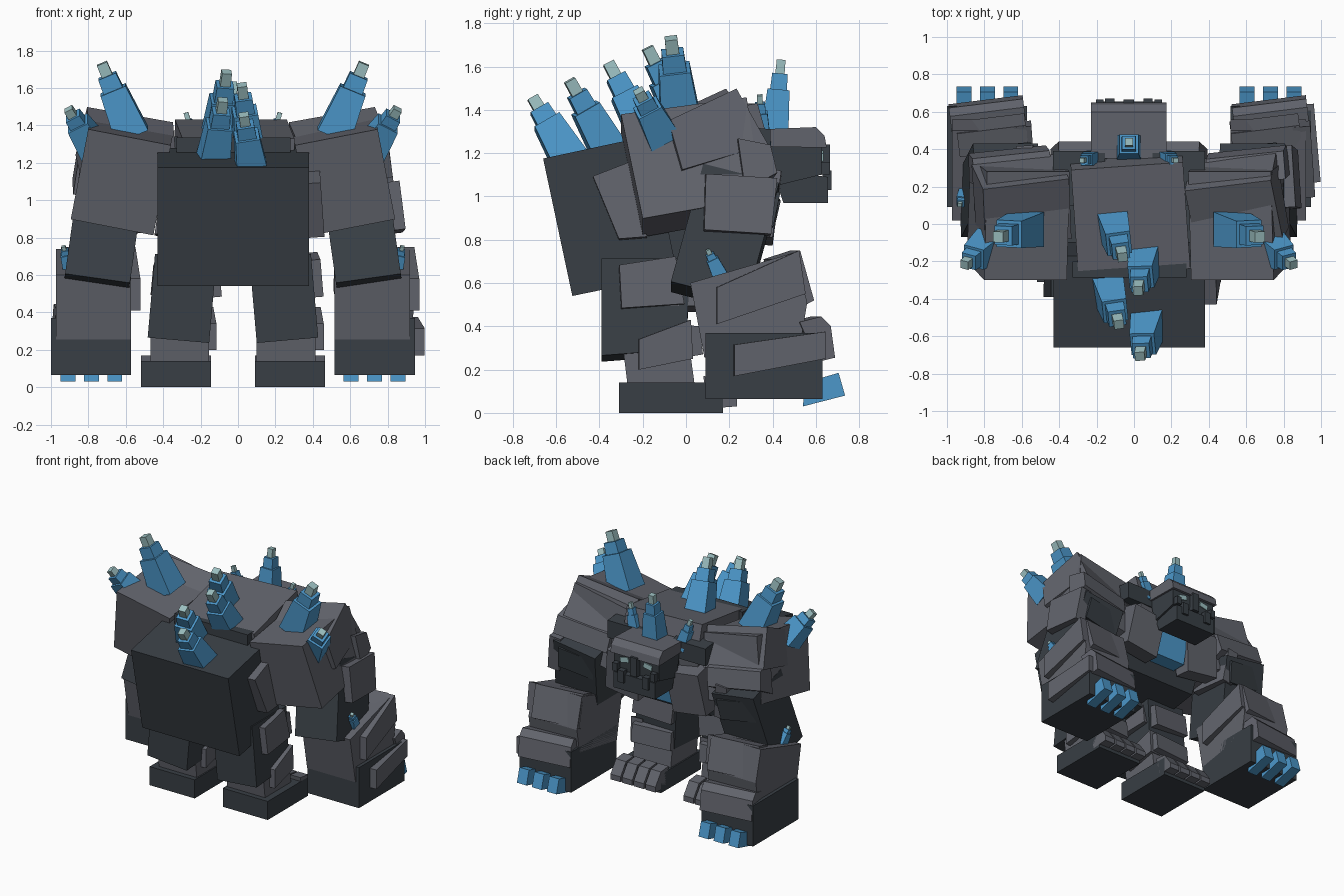
import bpy, bmesh, math
from mathutils import Vector, Matrix

if "Cube" in bpy.data.objects:
    bpy.data.objects.remove(bpy.data.objects["Cube"])

CX = -0.027  # symmetry plane of the body


def mat(name, rgb):
    m = bpy.data.materials.new(name)
    m.diffuse_color = (*rgb, 1)
    m.use_nodes = True
    m.node_tree.nodes["Principled BSDF"].inputs["Base Color"].default_value = m.diffuse_color
    return m


LIGHT = mat("light_stone", (0.121, 0.127, 0.151))
DARK = mat("dark_stone", (0.040, 0.049, 0.059))
BLUE = mat("blue_crystal", (0.072, 0.31, 0.59))
PALE = mat("pale_crystal", (0.33, 0.52, 0.53))


def finish(name, bm, material):
    bmesh.ops.recalc_face_normals(bm, faces=bm.faces)
    me = bpy.data.meshes.new(name)
    bm.to_mesh(me)
    bm.free()
    ob = bpy.data.objects.new(name, me)
    bpy.context.collection.objects.link(ob)
    me.materials.append(material)
    return ob


def prism(name, profile, x0, x1, material, roll=0, side=1, yaw=0):
    """Side profile (y, z) extruded from x0 to x1, rolled about y, yawed about z, mirrored if side is -1."""
    bm = bmesh.new()
    f = bm.faces.new([bm.verts.new((x0, y, z)) for y, z in profile])
    g = bmesh.ops.extrude_face_region(bm, geom=[f])["geom"]
    bmesh.ops.translate(bm, vec=(x1 - x0, 0, 0), verts=[v for v in g if isinstance(v, bmesh.types.BMVert)])
    ys, zs = zip(*profile)
    c = Vector(((x0 + x1) / 2, (min(ys) + max(ys)) / 2, (min(zs) + max(zs)) / 2))
    m = Matrix.Rotation(math.radians(yaw), 3, 'Z') @ Matrix.Rotation(math.radians(roll), 3, 'Y')
    bmesh.ops.rotate(bm, cent=c, matrix=m, verts=bm.verts)
    if side < 0:
        for v in bm.verts:
            v.co.x = 2 * CX - v.co.x
    return finish(name, bm, material)


def rect(y0, y1, z0, z1):
    return [(y0, z0), (y1, z0), (y1, z1), (y0, z1)]


def spike(name, base, tip, w, side=1, twist=0):
    """Stepped crystal: two blue blocks and a pale tip along one axis."""
    a, b = Vector(base), Vector(tip)
    if side < 0:
        a.x, b.x = 2 * CX - a.x, 2 * CX - b.x
    d = b - a
    q = d.normalized()
    u = Vector((math.cos(math.radians(twist)), math.sin(math.radians(twist)), 0))
    u = (u - q * u.dot(q)).normalized()
    n = q.cross(u)
    for part, s, e, k0, k1, m in (("base", -0.12, 0.58, 1.1, 0.85, BLUE),
                                  ("middle", 0.4, 0.8, 0.68, 0.6, BLUE),
                                  ("tip", 0.75, 0.99, 0.36, 0.34, PALE)):
        bm = bmesh.new()
        bmesh.ops.create_cube(bm, size=1)
        for v in bm.verts:
            t, k = (e, k1) if v.co.z > 0 else (s, k0)
            v.co = a + d * t + (u * v.co.x + n * v.co.y) * w * k
        finish(f"{name}_{part}", bm, m)


# Rear body and torso
prism("rear_body", [(-.66, 1.175), (-.525, .54), (-.04, .64), (-.17, 1.28)], -.43, .38, DARK)
prism("belly", [(-.4, .62), (.22, .72), (.3, .9), (-.3, .95)], -.36, .31, DARK)
prism("upper_torso", [(-.26, 1.33), (.31, 1.43), (.37, 1.22), (.35, .9), (-.2, .8)], -.32, .28, LIGHT, 0, 1, 4)
prism("torso_back", rect(-.285, -.2, 1.15, 1.335), -.33, .28, DARK)
prism("neck", [(.2, 1.3), (.42, 1.25), (.46, 1.05), (.3, .98)], -.19, .14, DARK)
prism("flank_plate", [(-.43, 1.09), (-.25, 1.16), (-.18, .81), (-.31, .8)], .34, .45, LIGHT, -4)
prism("chest_gem", [(.3, 1.12), (.435, 1.1), (.38, .82), (.25, .82)], -.15, .096, BLUE)
for s, n in ((1, "right"), (-1, "left")):
    prism(f"{n}_chest_plate", [(.28, 1.14), (.44, 1.1), (.40, .79), (.27, .80)], .095, .37, LIGHT, -8, s)
    prism(f"{n}_collar", [(.1, 1.34), (.39, 1.31), (.39, 1.18), (.1, 1.2)], .1, .38, DARK, 0, s)

# Head, brow, face
prism("head", [(.37, 1.27), (.63, 1.26), (.625, 1.1), (.42, 1.05)], -.215, .16, DARK)
prism("jaw", [(.4, 1.12), (.655, 1.09), (.655, .97), (.45, .97)], -.2, .145, DARK)
prism("brow", [(.35, 1.31), (.6, 1.32), (.64, 1.28), (.65, 1.225), (.36, 1.23)], -.23, .175, LIGHT)
for s, n in ((1, "right"), (-1, "left")):
    prism(f"{n}_eye", rect(.628, .636, 1.168, 1.205), .035, .105, PALE, 12, s)
    prism(f"{n}_cheek", rect(.6, .665, 1.1, 1.16), .11, .15, DARK, 0, s)
    prism(f"{n}_fang", rect(.63, .672, 1.03, 1.12), .05, .1, DARK, 0, s)
    spike(f"{n}_small_horn", (.165, .35, 1.27), (.225, .34, 1.47), .075, s)
prism("nose", rect(.6, .665, 1.1, 1.24), -.055, .001, DARK)
spike("head_horn", (CX, .41, 1.3), (CX, .44, 1.635), .12)

# Arms and legs
for s, n in ((1, "right"), (-1, "left")):
    def part(name, prof, x0, x1, m, roll=0, yaw=0):
        # yaw turns the same way on both sides
        prism(f"{n}_{name}", prof, x0, x1, m, roll, s, yaw * s)

    def plate(name, prof, face, out, roll=0, yaw=0):
        # limb plates always sit on the +x face of their limb
        x = face[1] if s > 0 else 2 * CX - face[0]
        prism(f"{n}_{name}", prof, x - .06, x + out, LIGHT, roll, 1, yaw)

    part("shoulder", [(-.3, 1.34), (-.2, .85), (.35, .95), (.28, 1.42)], .34, .79, LIGHT, -11)
    part("pauldron", [(-.11, 1.31), (.21, 1.46), (.35, 1.2), (-.05, 1.08)], .31, .78, LIGHT, -10, 7)
    part("shoulder_front_slab", [(.22, 1.24), (.37, 1.21), (.40, 1.08), (.25, 1.0)], .4, .82, LIGHT, -8, 6)
    part("elbow", [(.08, 1.13), (.43, 1.04), (.28, .49), (-.07, .58)], .49, .84, DARK, -8)
    plate("elbow_plate", [(.09, 1.1), (.42, 1.08), (.39, .82), (.08, .84)], (.49, .84), .03, -7, 4)
    part("elbow_front_slab", [(.28, 1.02), (.425, 1.0), (.39, .84), (.26, .86)], .5, .78, DARK, -8, 5)
    part("forearm", [(.02, .6), (.5, .74), (.56, .51), (.53, .33), (.085, .255)], .517, .92, LIGHT)
    plate("forearm_plate", [(.14, .58), (.52, .75), (.55, .55), (.14, .41)], (.517, .92), .035, 0, 4)
    part("forearm_front_slab", [(.38, .71), (.505, .75), (.57, .52), (.44, .45)], .52, .89, LIGHT, 0, 7)
    part("hand", rect(.09, .63, .065, .37), .517, .945, DARK)
    if s > 0:
        plate("hand_plate", [(.22, .315), (.64, .375), (.64, .25), (.22, .17)], (.517, .945), .035, 0, 5)
    part("knuckle_slab", [(.5, .42), (.6, .445), (.645, .4), (.665, .255), (.58, .235)], .53, .93, LIGHT, 0, 7)
    for i in range(3):
        x = .605 + i * .125
        part(f"finger_{i + 1}", [(.54, .03), (.735, .08), (.705, .185), (.55, .14)], x - .04, x + .04, BLUE)

    # Leg
    part("thigh", [(-.39, .25), (.0, .28), (.02, .7), (-.39, .7)], .08, .41, DARK, -5)
    plate("thigh_plate", [(-.31, .68), (-.05, .72), (-.01, .5), (-.3, .48)], (.08, .41), .03, -5, 3)
    part("thigh_front_slab", [(-.1, .66), (.05, .64), (.06, .48), (-.1, .48)], .09, .4, LIGHT, -5, 5)
    part("shin", [(-.3, .37), (.0, .42), (.04, .13), (-.27, .13)], .1, .415, LIGHT)
    plate("shin_plate", [(-.22, .34), (.02, .43), (.03, .25), (-.22, .2)], (.1, .42), .03, 0, 4)
    part("shin_front_slab", [(-.06, .41), (.05, .4), (.065, .27), (-.06, .25)], .1, .41, LIGHT, 0, 5)
    part("foot", rect(-.31, .17, 0, .14), .09, .465, DARK)
    for i in range(4):
        x = .132 + i * .097
        part(f"toe_{i + 1}", [(.08, .17), (.17, .16), (.235, .07), (.235, .03), (.1, .02)], x - .042, x + .042, LIGHT)

    # Arm crystals
    spike(f"{n}_shoulder_crystal", (.53, -.03, 1.39), (.675, -.07, 1.735), .17, s)
    spike(f"{n}_outer_crystal", (.73, -.12, 1.3), (.855, -.22, 1.49), .14, s)
    spike(f"{n}_elbow_crystal", (.85, .15, .65), (.88, .1, .755), .065, s)

# Back crystals, alternating down the spine
for i, (b, t) in enumerate((((-.11, .0, 1.33), (-.06, -.18, 1.69)),
                            ((.06, -.18, 1.28), (.02, -.36, 1.62)),
                            ((-.13, -.36, 1.22), (-.08, -.54, 1.54)),
                            ((.07, -.55, 1.19), (.03, -.71, 1.46)))):
    spike(f"back_crystal_{i + 1}", b, t, .155, 1, 6)
